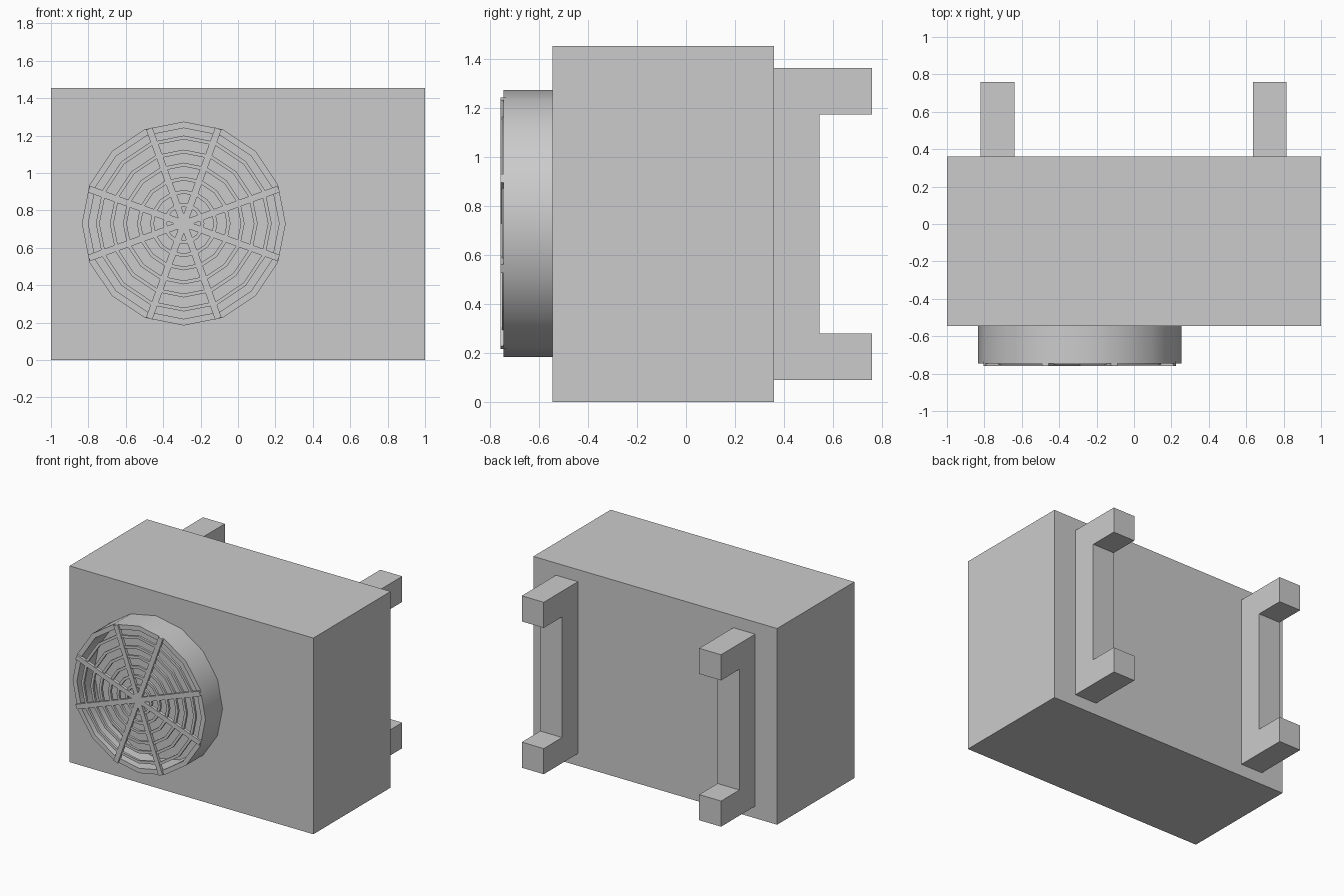
import bpy, bmesh, math
from mathutils import Matrix, Vector

if "Cube" in bpy.data.objects:
    bpy.data.objects.remove(bpy.data.objects["Cube"])

FAN_X, FAN_Z, SIDES = -0.29, 0.73, 16


def make_object(name, bm, smooth=False):
    bmesh.ops.recalc_face_normals(bm, faces=bm.faces)
    mesh = bpy.data.meshes.new(name)
    bm.to_mesh(mesh)
    bm.free()
    ob = bpy.data.objects.new(name, mesh)
    bpy.context.collection.objects.link(ob)
    if smooth:
        bpy.ops.object.select_all(action='DESELECT')
        ob.select_set(True)
        bpy.context.view_layer.objects.active = ob
        bpy.ops.object.shade_smooth_by_angle(angle=math.radians(30))
    return ob


def add_box(bm, lo, hi, matrix=Matrix()):
    lo, hi = Vector(lo), Vector(hi)
    size = Matrix.Diagonal((*(hi - lo), 1))
    bmesh.ops.create_cube(bm, size=1, matrix=matrix @ Matrix.Translation((lo + hi) / 2) @ size)


def add_ring(bm, r_in, r_out, y0, y1):
    # rectangular section swept around the fan axis
    loops = []
    for i in range(SIDES):
        a = 2 * math.pi * i / SIDES
        loops.append([bm.verts.new((FAN_X + r * math.cos(a), y, FAN_Z + r * math.sin(a)))
                      for r, y in ((r_out, y0), (r_out, y1), (r_in, y1), (r_in, y0))])
    for i in range(SIDES):
        a, b = loops[i], loops[(i + 1) % SIDES]
        for k in range(4):
            n = (k + 1) % 4
            bm.faces.new((a[k], a[n], b[n], b[k]))


# main cabinet
bm = bmesh.new()
add_box(bm, (-1, -0.545, 0), (1, 0.36, 1.455))
make_object("cabinet", bm)

# C-shaped wall brackets on the back
profile = [(0.36, 0.09), (0.76, 0.09), (0.76, 0.28), (0.545, 0.28),
           (0.545, 1.175), (0.76, 1.175), (0.76, 1.365), (0.36, 1.365)]
for name, x in (("left_wall_bracket", -0.82), ("right_wall_bracket", 0.635)):
    bm = bmesh.new()
    face = bm.faces.new([bm.verts.new((x, y, z)) for y, z in profile])
    ext = bmesh.ops.extrude_face_region(bm, geom=[face])
    bmesh.ops.translate(bm, vec=(0.18, 0, 0),
                        verts=[v for v in ext["geom"] if isinstance(v, bmesh.types.BMVert)])
    make_object(name, bm)

# fan shroud
bm = bmesh.new()
add_ring(bm, 0.51, 0.545, -0.745, -0.545)
make_object("fan_shroud", bm, smooth=True)

# concentric grille rings
bm = bmesh.new()
for r in (0.1, 0.17, 0.24, 0.315, 0.385, 0.46):
    add_ring(bm, r - 0.01, r + 0.01, -0.752, -0.735)
make_object("grille_rings", bm, smooth=True)

# crossing grille bars
bm = bmesh.new()
for angle in (20, 70, 110, 160):
    m = Matrix.Translation((FAN_X, 0, FAN_Z)) @ Matrix.Rotation(math.radians(angle), 4, 'Y')
    add_box(bm, (-0.54, -0.758, -0.018), (0.54, -0.735, 0.018), m)
make_object("grille_bars", bm)
